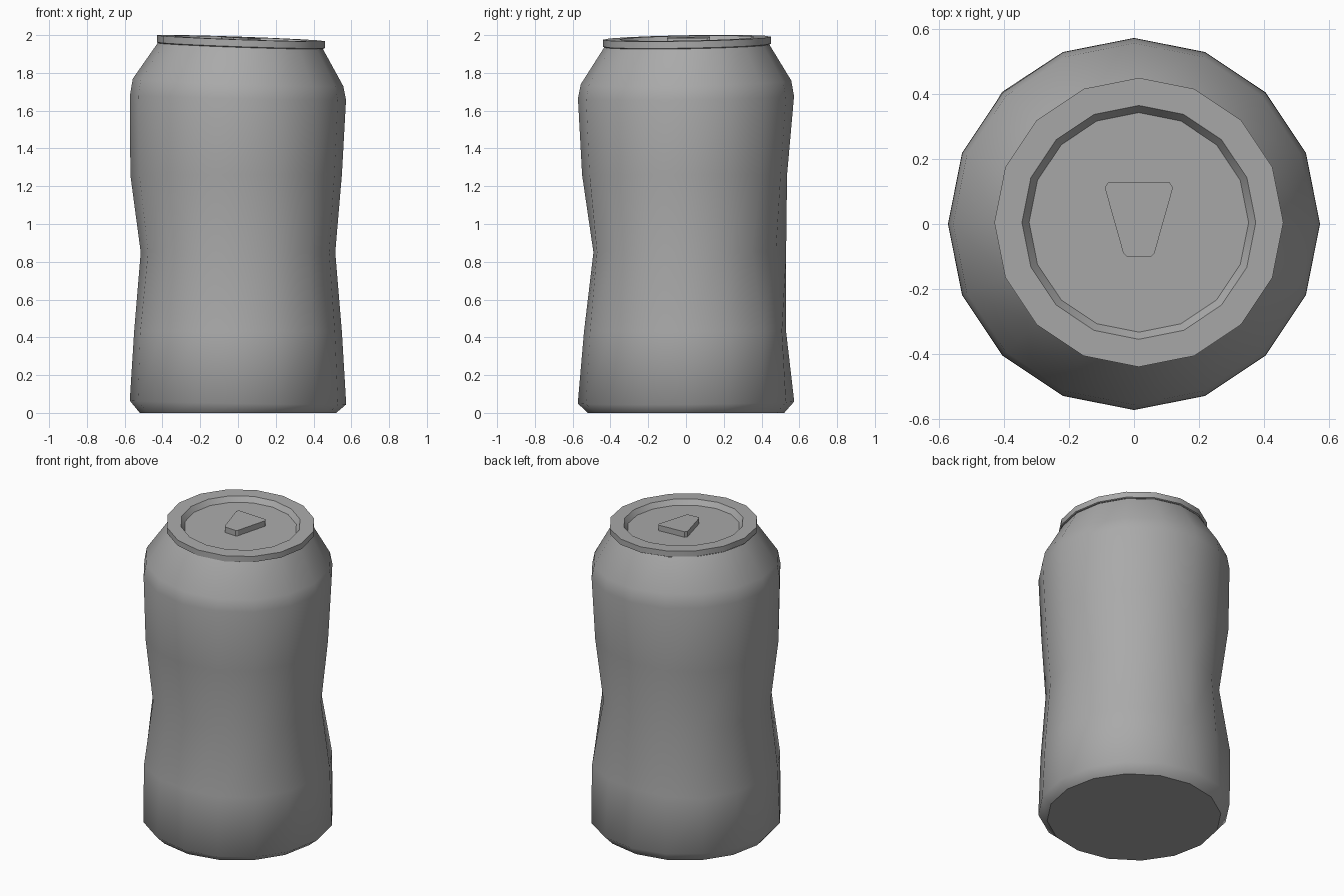
import bpy, bmesh
from math import sin, cos, pi

SIDES = 16

cube = bpy.data.objects.get("Cube")
if cube:
    bpy.data.objects.remove(cube, do_unlink=True)

grey = bpy.data.materials.new("aluminium grey")
grey.use_nodes = True
colour = (0.4, 0.4, 0.4, 1)
grey.diffuse_color = colour
grey.node_tree.nodes["Principled BSDF"].inputs["Base Color"].default_value = colour


def lid_tilt(x, y):
    """Height offset of the slightly tilted upper end."""
    return -0.035 * x + 0.018 * y


def ring(bm, radius, z, tilt=0, cx=0, cy=0):
    """One ring; radius is a number or eight radii spaced around the can."""
    verts = []
    for i in range(SIDES):
        if isinstance(radius, list):
            r = (radius[i // 2] + radius[(i + 1) // 2 % 8]) / 2
        else:
            r = radius
        a = 2 * pi * i / SIDES
        x, y = cx + r * cos(a), cy + r * sin(a)
        verts.append(bm.verts.new((x, y, z + tilt * lid_tilt(x, y))))
    return verts


def loft(bm, rings, sharp):
    """Bridge the rings; rings whose index is in sharp get a hard edge."""
    for a, b in zip(rings, rings[1:]):
        for i in range(SIDES):
            j = (i + 1) % SIDES
            bm.faces.new((a[i], a[j], b[j], b[i])).smooth = True
    for k in sharp:
        for i in range(SIDES):
            edge = bm.edges.get((rings[k][i], rings[k][(i + 1) % SIDES]))
            edge.smooth = False


def finish(bm, name):
    bmesh.ops.recalc_face_normals(bm, faces=bm.faces)
    mesh = bpy.data.meshes.new(name)
    bm.to_mesh(mesh)
    bm.free()
    mesh.materials.append(grey)
    obj = bpy.data.objects.new(name, mesh)
    bpy.context.collection.objects.link(obj)
    return obj


# Dented wall with a bevelled base; radii run counter-clockwise from +x
low = [.55, .57, .53, .575, .55, .57, .54, .56]
waist = [.515, .50, .53, .51, .515, .515, .49, .53]
high = [.55, .55, .535, .565, .57, .56, .55, .555]
bm = bmesh.new()
wall = [
    ring(bm, .52, 0),
    ring(bm, .573, .055, .5),
    ring(bm, low, .43),
    ring(bm, waist, .85),
    ring(bm, high, 1.26),
    ring(bm, .572, 1.67, .6),
    ring(bm, .557, 1.75, 1),
    ring(bm, .437, 1.943, 1, .012, .004),
]
loft(bm, wall, [0])
bm.faces.new(wall[0])
finish(bm, "can_body")

# Raised rim and sunken lid
bm = bmesh.new()
c = (1, .015, .005)
lid = [
    ring(bm, .437, 1.943, *c),
    ring(bm, .445, 1.947, *c),
    ring(bm, .445, 1.984, *c),
    ring(bm, .36, 1.984, *c),
    ring(bm, .338, 1.952, *c),
]
loft(bm, lid, [1, 2, 3, 4])
bm.faces.new(lid[-1])
finish(bm, "rim_and_lid")

# Tapered pull tab with clipped corners, parallel to the lid
half = [(.038, -.10), (.048, -.09), (.105, .112), (.095, .128)]
outline = half + [(-x, y) for x, y in reversed(half)]
bm = bmesh.new()
loops = [[bm.verts.new((x + .015, y, z + lid_tilt(x + .015, y))) for x, y in outline]
         for z in (1.95, 1.988)]
bm.faces.new(loops[0])
bm.faces.new(loops[1])
for i in range(len(outline)):
    j = (i + 1) % len(outline)
    bm.faces.new((loops[0][i], loops[0][j], loops[1][j], loops[1][i]))
finish(bm, "pull_tab")
